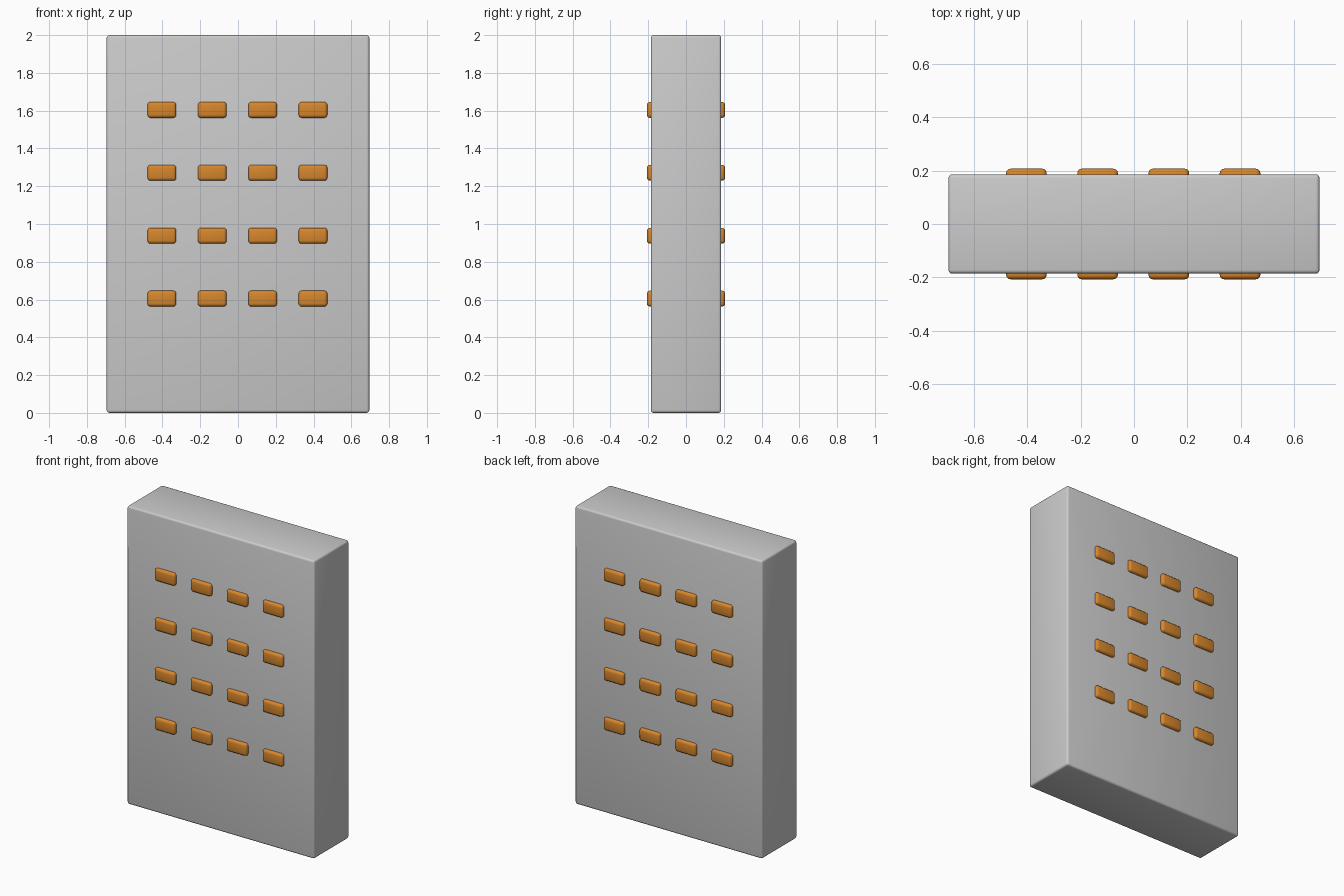
import bpy

cube = bpy.data.objects.get("Cube")
if cube:
    bpy.data.objects.remove(cube, do_unlink=True)


def material(name, rgb):
    mat = bpy.data.materials.new(name)
    mat.use_nodes = True
    mat.diffuse_color = (*rgb, 1)
    mat.node_tree.nodes["Principled BSDF"].inputs["Base Color"].default_value = (*rgb, 1)
    return mat


def rounded_box(name, center, size, radius, segments, mat):
    bpy.ops.mesh.primitive_cube_add(size=1, location=center)
    obj = bpy.context.object
    obj.name = name
    obj.scale = size
    bpy.ops.object.transform_apply(location=False, rotation=False, scale=True)
    bevel = obj.modifiers.new("soft_edges", 'BEVEL')
    bevel.width = radius
    bevel.segments = segments
    obj.data.materials.append(mat)
    bpy.ops.object.modifier_apply(modifier=bevel.name)
    bpy.ops.object.shade_smooth_by_angle()
    return obj


concrete = material("concrete_grey", (0.6, 0.6, 0.6))
amber = material("window_amber", (0.68, 0.24, 0.025))

# Slab body
rounded_box("building_body", (0, 0, 1), (1.39, 0.372, 2), 0.014, 3, concrete)

# Raised windows, four by four, on the front and back
for side, y in (("front", -0.167), ("back", 0.167)):
    for row in range(4):
        for col in range(4):
            x = -0.403 + col * 0.2667
            z = 0.605 + row * 0.333
            rounded_box(f"{side}_window_{row + 1}_{col + 1}", (x, y, z),
                        (0.152, 0.08, 0.084), 0.016, 3, amber)
